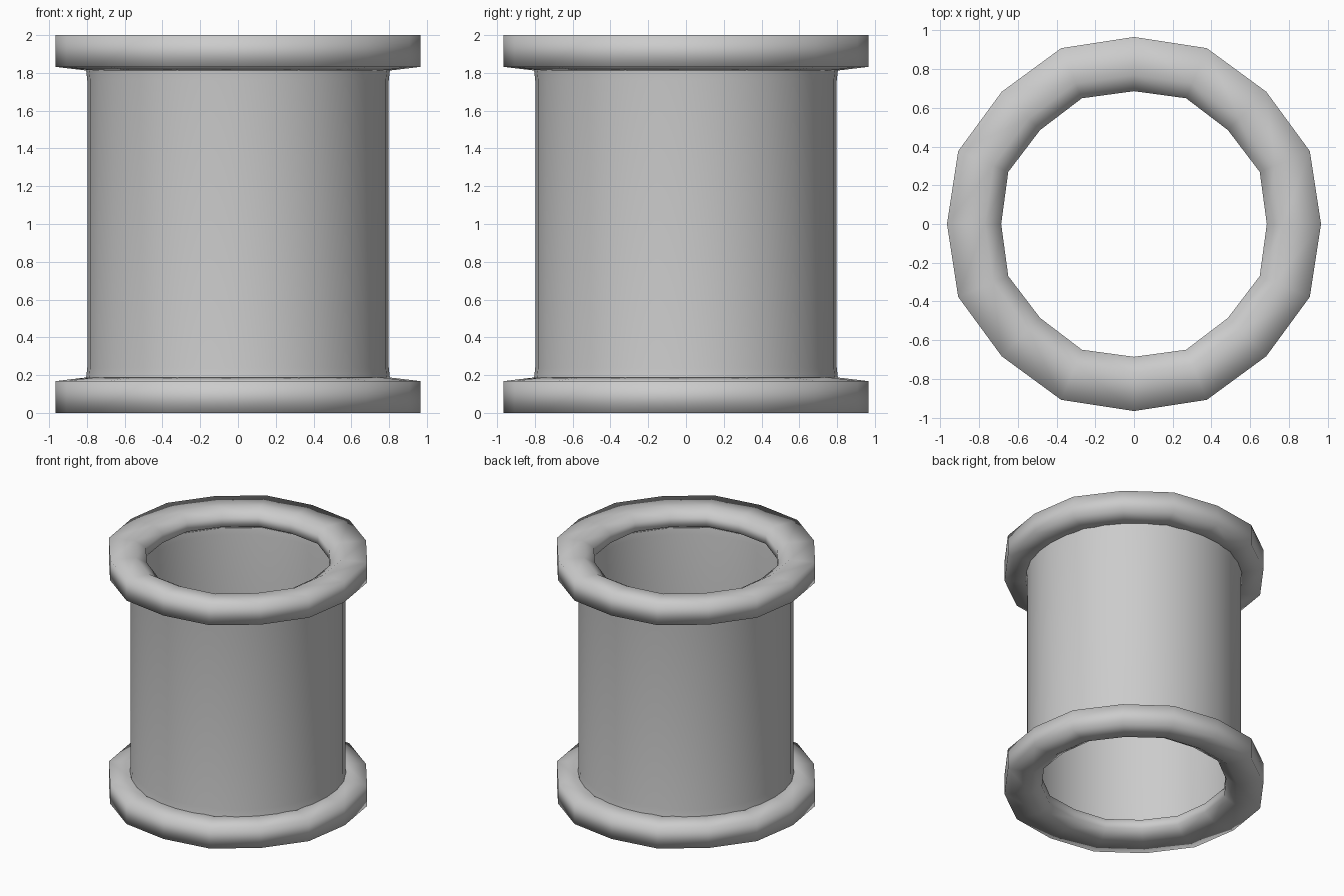
import bpy, bmesh
from math import sin, cos, pi

if "Cube" in bpy.data.objects:
    bpy.data.objects.remove(bpy.data.objects["Cube"])


def revolve(name, profile, sides, closed, bulge=0.0):
    """Sweep a (radius, height) profile round z; odd corners pushed out by bulge."""
    bm = bmesh.new()
    rows = []
    for i in range(sides):
        a = 2 * pi * i / sides
        extra = bulge if i % 2 else 0.0
        rows.append([bm.verts.new(((r + extra) * cos(a), (r + extra) * sin(a), z))
                     for r, z in profile])
    n = len(profile)
    for i in range(sides):
        p, q = rows[i], rows[(i + 1) % sides]
        for j in range(n if closed else n - 1):
            k = (j + 1) % n
            bm.faces.new((p[j], q[j], q[k], p[k]))
    bmesh.ops.recalc_face_normals(bm, faces=bm.faces)
    mesh = bpy.data.meshes.new(name)
    bm.to_mesh(mesh)
    bm.free()
    for f in mesh.polygons:
        f.use_smooth = True
    obj = bpy.data.objects.new(name, mesh)
    bpy.context.collection.objects.link(obj)
    return obj


# Open tube wall with a slight flare where it meets each rim
wall = revolve("tube_wall",
               [(0.805, 0.18), (0.798, 0.24), (0.798, 1.76), (0.805, 1.82)],
               32, False)
# the wall faces outward
if wall.data.polygons[0].normal.dot(wall.data.polygons[0].center) < 0:
    wall.data.flip_normals()

# Sixteen-sided rims, the upper one mirrored from the lower
rim = [(0.966, 0.0), (0.966, 0.168), (0.80, 0.188),
       (0.686, 0.125), (0.686, 0.05), (0.77, 0.0)]
revolve("bottom_rim", rim, 16, True, 0.017)
revolve("top_rim", [(r, 2 - z) for r, z in rim], 16, True, 0.017)
